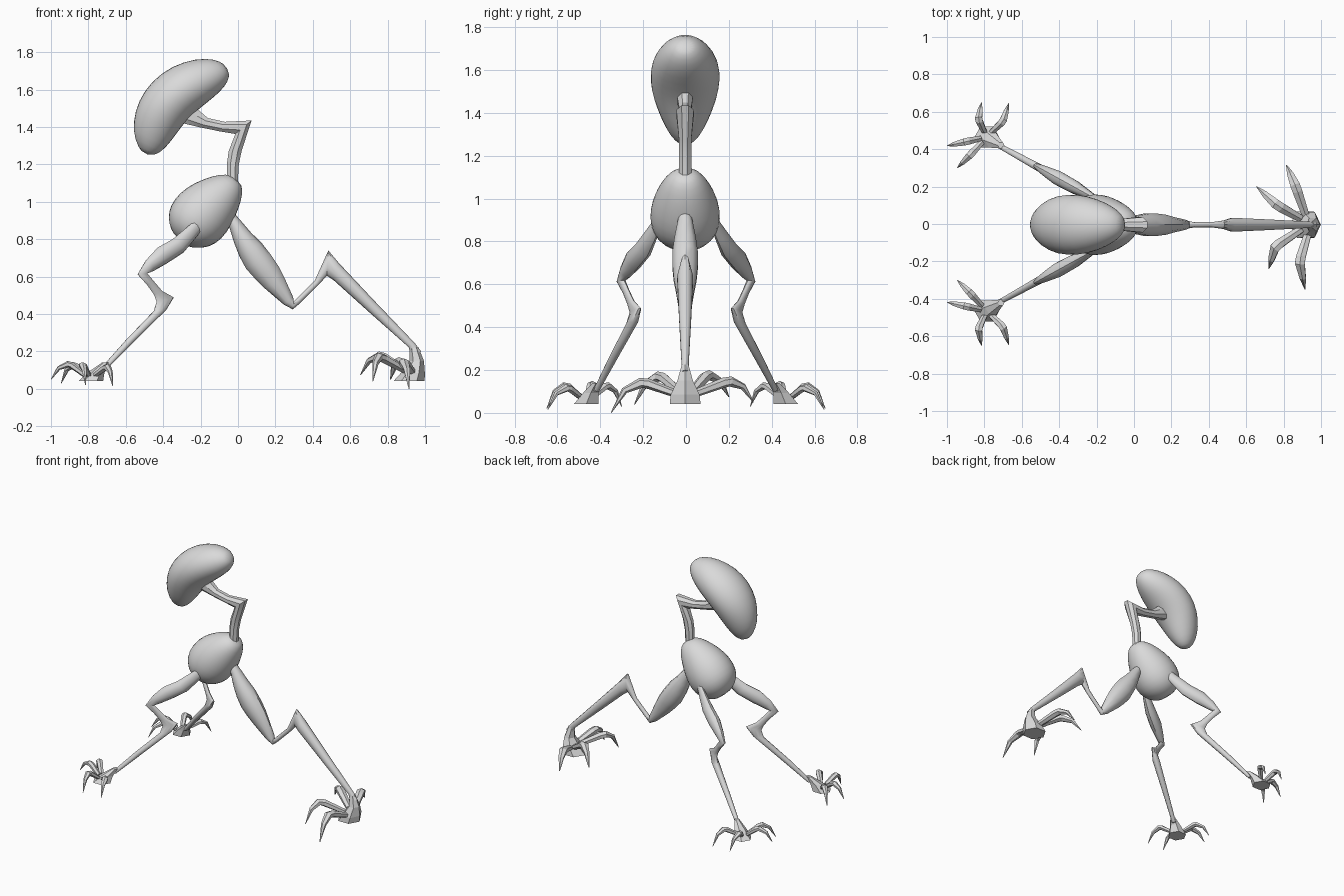
import bpy, bmesh, math
from mathutils import Vector

mat = bpy.data.materials.new("light_grey")
mat.diffuse_color = (0.7, 0.7, 0.7, 1)


def loft(name, rings, sides, angle=35, subdiv=0, phase=0.0, grow=1.0):
    """Skin a chain of elliptical rings (centre, half axis u, half axis v)."""
    bm = bmesh.new()
    loops = []
    for c, u, v in rings:
        loops.append([bm.verts.new(c + (u * math.cos(a) + v * math.sin(a)) * grow)
                      for a in [phase + 2 * math.pi * i / sides for i in range(sides)]])
    for a, b in zip(loops, loops[1:]):
        for i in range(sides):
            j = (i + 1) % sides
            bm.faces.new((a[i], a[j], b[j], b[i]))
    bm.faces.new(loops[0][::-1])
    bm.faces.new(loops[-1])
    bmesh.ops.recalc_face_normals(bm, faces=bm.faces)
    me = bpy.data.meshes.new(name)
    bm.to_mesh(me)
    bm.free()
    me.materials.append(mat)
    for p in me.polygons:
        p.use_smooth = angle > 0
    if angle > 0:
        me.set_sharp_from_angle(angle=math.radians(angle))
    ob = bpy.data.objects.new(name, me)
    bpy.context.collection.objects.link(ob)
    if subdiv:
        m = ob.modifiers.new("round", 'SUBSURF')
        m.levels = m.render_levels = subdiv
    return ob


def planar(pairs, slope=0.0, offset=0.0):
    """Rings from edge pairs (x1, z1, x2, z2, half width) in a vertical plane y = slope*x + offset."""
    n = Vector((-slope, 1, 0)).normalized()
    out = []
    for x1, z1, x2, z2, h in pairs:
        a = Vector((x1, slope * x1 + offset, z1))
        b = Vector((x2, slope * x2 + offset, z2))
        out.append(((a + b) / 2, (a - b) / 2, n * h))
    return out


def toe(name, base, knuckle, tip, r):
    """Arched toe: rises to the knuckle, then bends down into a thin claw."""
    base, knuckle, tip = Vector(base), Vector(knuckle), Vector(tip)
    bend = knuckle.lerp(tip, 0.58)
    bend.z += 0.3 * (knuckle.z - tip.z)
    pts = [base, base.lerp(knuckle, 0.85), knuckle.lerp(bend, 0.12), bend, tip]
    radii = [r * 0.75, r, r, r * 0.65, r * 0.08]
    d = tip - base
    side = Vector((-d.y, d.x, 0)).normalized()
    rings = []
    for i, p in enumerate(pts):
        t = (pts[min(i + 1, 4)] - pts[max(i - 1, 0)]).normalized()
        rings.append((p, side.cross(t).normalized() * radii[i] * 0.8, side * radii[i]))
    loft(name, rings, 6, 0)


# Bean-shaped head
loft("head", planar([
    (-0.513, 1.257, -0.455, 1.247, 0.025), (-0.555, 1.335, -0.41, 1.265, 0.072),
    (-0.562, 1.43, -0.355, 1.325, 0.112), (-0.535, 1.54, -0.30, 1.405, 0.15),
    (-0.465, 1.645, -0.24, 1.47, 0.166), (-0.355, 1.728, -0.165, 1.53, 0.158),
    (-0.225, 1.768, -0.09, 1.59, 0.12), (-0.122, 1.764, -0.05, 1.648, 0.072),
    (-0.07, 1.735, -0.045, 1.69, 0.03)], 0, -0.004), 16, 180, 1, 0, 1.015)

# Egg-shaped body
loft("body", planar([
    (-0.345, 0.825, -0.275, 0.762, 0.045), (-0.37, 0.882, -0.23, 0.752, 0.105),
    (-0.372, 0.95, -0.155, 0.755, 0.15), (-0.345, 1.01, -0.085, 0.80, 0.167),
    (-0.28, 1.078, -0.035, 0.875, 0.157), (-0.18, 1.125, 0.005, 0.965, 0.122),
    (-0.095, 1.148, 0.025, 1.04, 0.085), (-0.035, 1.145, 0.022, 1.095, 0.04)],
    0, -0.004), 16, 180, 1, 0, 1.02)

# Bent neck with a mitred corner
loft("neck", planar([
    (-0.06, 1.09, 0.0, 1.09, 0.032), (-0.062, 1.20, 0.007, 1.20, 0.031),
    (-0.053, 1.27, 0.023, 1.275, 0.031), (-0.018, 1.36, 0.076, 1.438, 0.044),
    (-0.09, 1.373, -0.07, 1.43, 0.032), (-0.20, 1.395, -0.16, 1.45, 0.032),
    (-0.30, 1.418, -0.20, 1.487, 0.038), (-0.36, 1.45, -0.27, 1.56, 0.038)],
    0, -0.004), 8, 25, 0, math.pi / 8)

# Large front leg: thigh, knee, hock spike, shin
loft("front_leg", planar([
    (-0.075, 0.925, -0.035, 0.955, 0.025),
    (-0.045, 0.86, 0.01, 0.905, 0.038), (-0.022, 0.785, 0.07, 0.835, 0.053),
    (0.007, 0.71, 0.125, 0.782, 0.062), (0.043, 0.643, 0.175, 0.718, 0.062),
    (0.09, 0.59, 0.217, 0.655, 0.056), (0.14, 0.54, 0.25, 0.59, 0.044),
    (0.243, 0.452, 0.295, 0.49, 0.028), (0.293, 0.425, 0.297, 0.467, 0.02),
    (0.332, 0.458, 0.315, 0.485, 0.014), (0.43, 0.555, 0.41, 0.578, 0.015),
    (0.475, 0.605, 0.483, 0.74, 0.024), (0.51, 0.582, 0.54, 0.672, 0.039),
    (0.69, 0.42, 0.73, 0.47, 0.03), (0.913, 0.222, 0.945, 0.245, 0.018),
    (0.925, 0.17, 0.98, 0.20, 0.018)], 0, -0.004), 10, 40)

# Front foot: flared block with a pointed heel
loft("front_foot", [
    (Vector((x, -0.004, z)), Vector((rx, 0, 0)), Vector((0, ry, 0)))
    for x, z, rx, ry in [(0.94, 0.225, 0.024, 0.018), (0.956, 0.15, 0.038, 0.042),
                         (0.935, 0.085, 0.064, 0.078), (0.915, 0.042, 0.083, 0.083)]], 6, 0)

# Front foot toes
for i, (b, k, t) in enumerate([
        ((0.92, 0.04, 0.09), (0.865, 0.20, 0.15), (0.815, 0.315, 0.05)),
        ((0.89, 0.03, 0.10), (0.765, 0.10, 0.18), (0.655, 0.20, 0.075)),
        ((0.89, -0.03, 0.10), (0.755, -0.12, 0.175), (0.72, -0.24, 0.04)),
        ((0.93, -0.05, 0.09), (0.885, -0.20, 0.145), (0.915, -0.35, 0.0))]):
    toe(f"front_toe_{i + 1}", b, k, t, 0.03)

# Pair of rear legs, each in its own slanted vertical plane
REAR = [(-0.225, 0.905, -0.185, 0.86, 0.015), (-0.28, 0.858, -0.23, 0.802, 0.025),
        (-0.35, 0.80, -0.29, 0.73, 0.037), (-0.43, 0.755, -0.378, 0.672, 0.04),
        (-0.49, 0.69, -0.452, 0.63, 0.028), (-0.537, 0.612, -0.485, 0.618, 0.018),
        (-0.487, 0.557, -0.447, 0.572, 0.013), (-0.45, 0.505, -0.405, 0.523, 0.013),
        (-0.435, 0.467, -0.343, 0.489, 0.013), (-0.45, 0.415, -0.383, 0.425, 0.025),
        (-0.60, 0.26, -0.555, 0.253, 0.019), (-0.735, 0.108, -0.708, 0.10, 0.014)]
for s, side in ((1, "left"), (-1, "right")):
    loft(f"rear_leg_{side}", planar(REAR, -0.55 * s, 0.022 * s), 10, 40)
    # Rear foot block
    loft(f"rear_foot_{side}", [
        (Vector((x, s * y, z)), Vector((r, 0, 0)), Vector((0, r, 0)))
        for x, y, z, r in [(-0.71, 0.42, 0.14, 0.018), (-0.755, 0.445, 0.092, 0.042),
                           (-0.787, 0.465, 0.042, 0.066)]], 6, 0)
    # Rear toes
    for i, (k, t) in enumerate([
            ((-0.70, 0.55, 0.12), (-0.67, 0.645, 0.015)),
            ((-0.832, 0.56, 0.13), (-0.815, 0.65, 0.02)),
            ((-0.90, 0.44, 0.135), (-1.0, 0.418, 0.05)),
            ((-0.875, 0.37, 0.13), (-0.945, 0.30, 0.03))]):
        base = (-0.787 + 0.3 * (k[0] + 0.787), s * (0.465 + 0.3 * (k[1] - 0.465)), 0.075)
        toe(f"rear_toe_{side}_{i + 1}", base, (k[0], s * k[1], k[2]),
            (t[0], s * t[1], t[2]), 0.022)
